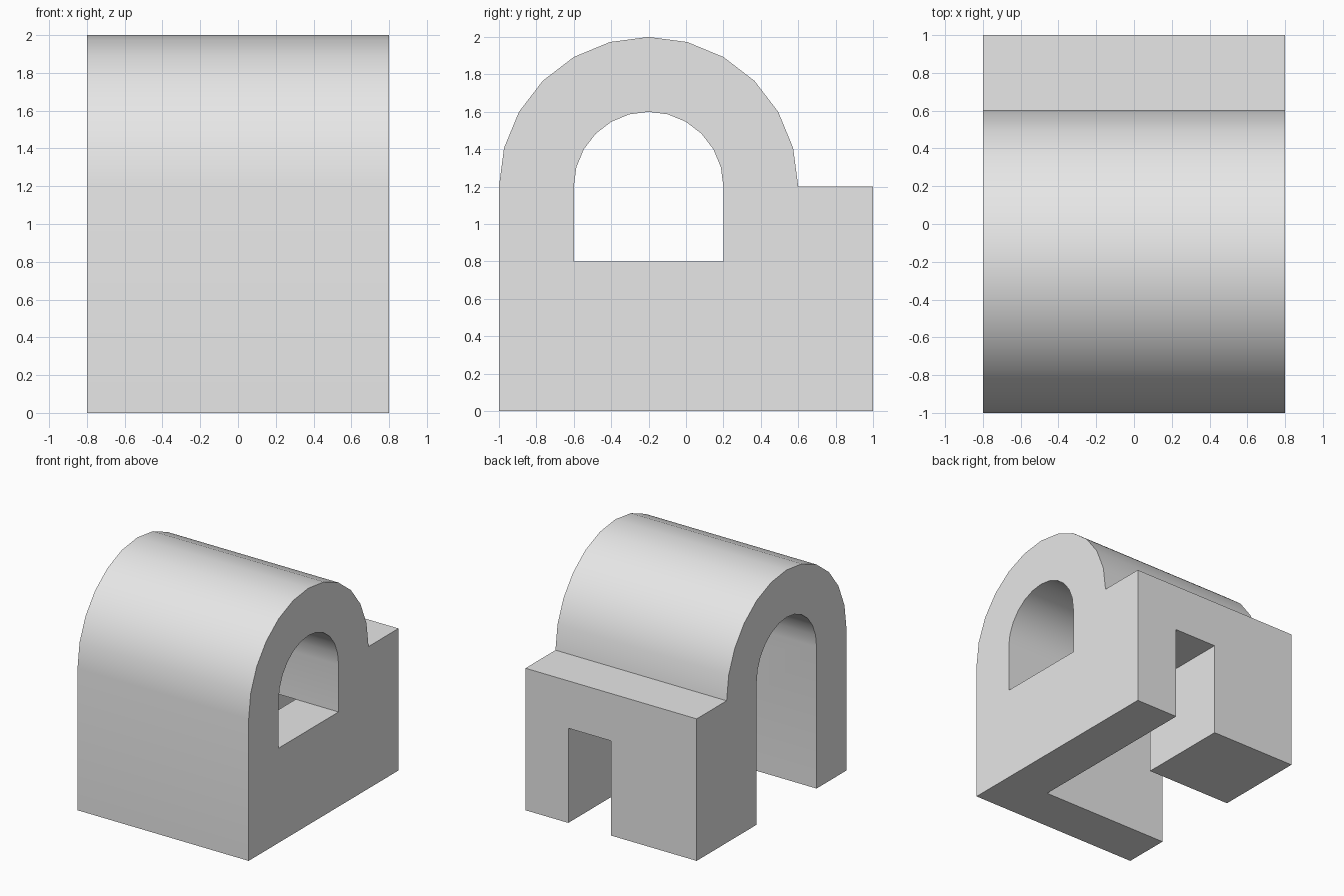
import bpy, bmesh
from math import sin, cos, pi, radians

cube = bpy.data.objects.get("Cube")
if cube:
    bpy.data.objects.remove(cube, do_unlink=True)

grey = bpy.data.materials.new("plain grey")
grey.use_nodes = True
colour = (0.8, 0.8, 0.8, 1)
grey.diffuse_color = colour
grey.node_tree.nodes["Principled BSDF"].inputs["Base Color"].default_value = colour


def extrude_profile(name, profile, x0, x1):
    """Solid made by sweeping a (y, z) outline along x."""
    bm = bmesh.new()
    face = bm.faces.new([bm.verts.new((x0, y, z)) for y, z in profile])
    top = bmesh.ops.extrude_face_region(bm, geom=[face])["geom"]
    verts = [v for v in top if isinstance(v, bmesh.types.BMVert)]
    bmesh.ops.translate(bm, verts=verts, vec=(x1 - x0, 0, 0))
    bmesh.ops.recalc_face_normals(bm, faces=bm.faces)
    mesh = bpy.data.meshes.new(name)
    bm.to_mesh(mesh)
    bm.free()
    mesh.materials.append(grey)
    obj = bpy.data.objects.new(name, mesh)
    bpy.context.collection.objects.link(obj)
    return obj


def arc(radius, steps=12):
    """Half circle over the vault axis, from back to front."""
    return [(-0.2 + radius * cos(pi * i / steps), 1.2 + radius * sin(pi * i / steps))
            for i in range(steps + 1)]


def rect(y0, y1, z0, z1):
    return [(y0, z0), (y1, z0), (y1, z1), (y0, z1)]


# Vaulted body with a flat ledge at the back
body = extrude_profile("vaulted_block", [(-1, 0), (1, 0), (1, 1.2)] + arc(0.8), -0.8, 0.8)

# Arched window all the way through, open passage below it, back doorway
cutters = [
    extrude_profile("window_cutter", [(-0.6, 0.8), (0.2, 0.8)] + arc(0.4), -1, 1),
    extrude_profile("passage_cutter", rect(-0.6, 0.2, -0.1, 1.0), -1, 0.4),
    extrude_profile("doorway_cutter", rect(0.0, 1.1, -0.1, 0.8), 0.0, 0.4),
]

bpy.ops.object.select_all(action="DESELECT")
bpy.context.view_layer.objects.active = body
body.select_set(True)
for cutter in cutters:
    mod = body.modifiers.new(cutter.name, "BOOLEAN")
    mod.operation = "DIFFERENCE"
    mod.solver = "EXACT"
    mod.object = cutter
    bpy.ops.object.modifier_apply(modifier=mod.name)
    bpy.data.objects.remove(cutter, do_unlink=True)

# Merge coplanar pieces left by the cuts
bm = bmesh.new()
bm.from_mesh(body.data)
bmesh.ops.remove_doubles(bm, verts=bm.verts, dist=0.0005)
bmesh.ops.dissolve_limit(bm, angle_limit=radians(1), verts=bm.verts, edges=bm.edges)
bm.to_mesh(body.data)
bm.free()

bpy.ops.object.shade_smooth_by_angle(angle=radians(30))
